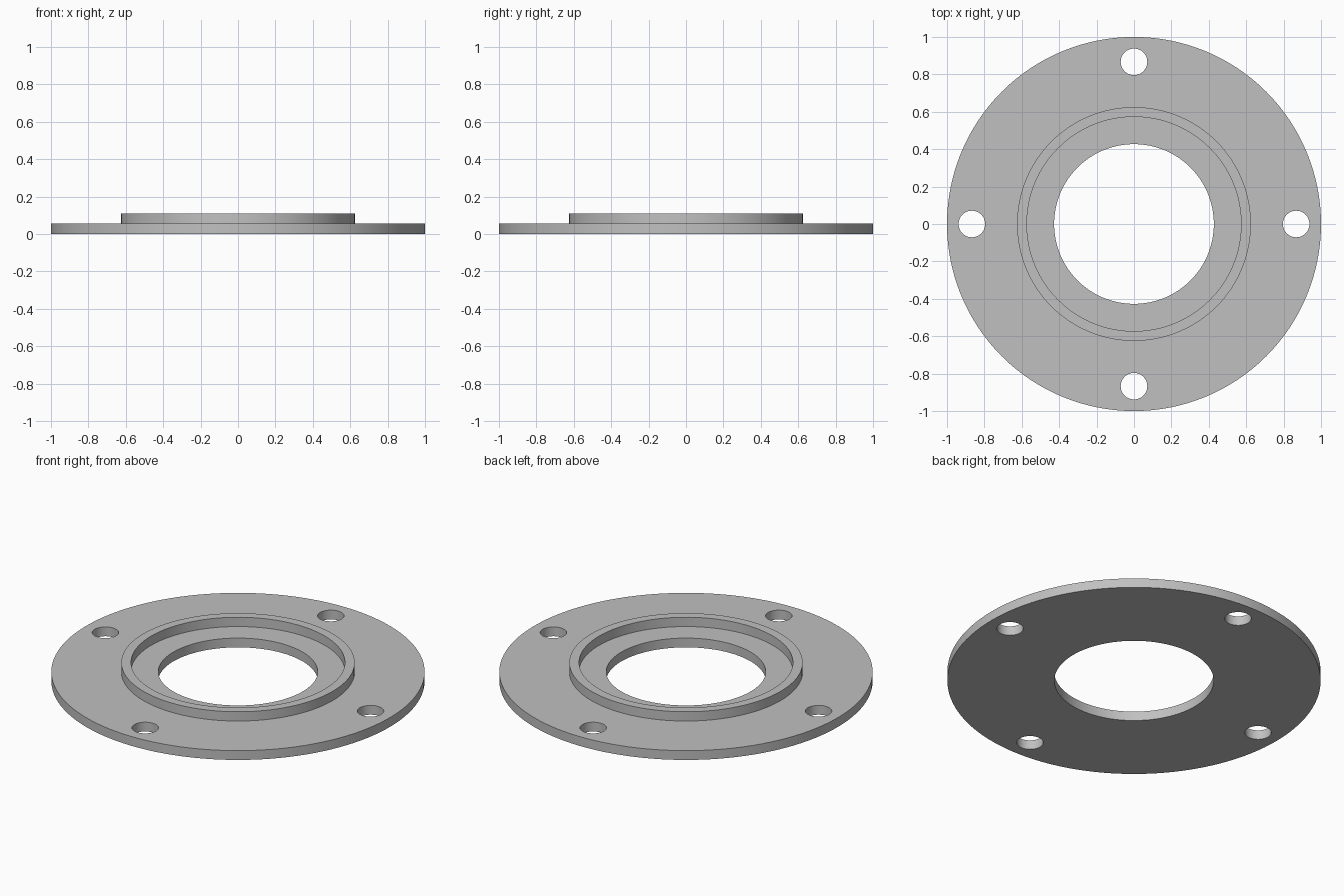
import bpy
import bmesh
import math
from mathutils import Matrix, Vector

cube = bpy.data.objects.get("Cube")
if cube:
    bpy.data.objects.remove(cube, do_unlink=True)

SEGMENTS = 128
THICK, TOP = 0.055, 0.11
BORE, RING_IN, RING_OUT, RIM = 0.427, 0.573, 0.625, 1.0
BOLT_CIRCLE, BOLT_RADIUS = 0.867, 0.071

# Plain grey metal
metal = bpy.data.materials.new("grey metal")
metal.use_nodes = True
grey = (0.53, 0.53, 0.53, 1)
metal.diffuse_color = grey
metal.node_tree.nodes["Principled BSDF"].inputs["Base Color"].default_value = grey


def add_object(name, bm):
    bmesh.ops.recalc_face_normals(bm, faces=bm.faces)
    mesh = bpy.data.meshes.new(name)
    bm.to_mesh(mesh)
    bm.free()
    mesh.materials.append(metal)
    obj = bpy.data.objects.new(name, mesh)
    bpy.context.collection.objects.link(obj)
    return obj


# Flange: plate, bore and raised locating ring turned from one section
profile = [(BORE, 0), (RIM, 0), (RIM, THICK), (RING_OUT, THICK),
           (RING_OUT, TOP), (RING_IN, TOP), (RING_IN, THICK), (BORE, THICK)]
bm = bmesh.new()
verts = [bm.verts.new((r, 0, z)) for r, z in profile]
edges = [bm.edges.new((v, verts[i - 1])) for i, v in enumerate(verts)]
bmesh.ops.spin(bm, geom=verts + edges, cent=(0, 0, 0), axis=(0, 0, 1),
               angle=math.tau, steps=SEGMENTS, use_duplicate=False)
bmesh.ops.remove_doubles(bm, verts=bm.verts, dist=0.0001)
flange = add_object("flange", bm)

# Four bolt hole cutters on the bolt circle
bm = bmesh.new()
for i in range(4):
    spot = Matrix.Rotation(i * math.pi / 2, 4, "Z") @ Vector((BOLT_CIRCLE, 0, THICK / 2))
    bmesh.ops.create_cone(bm, cap_ends=True, segments=48, radius1=BOLT_RADIUS,
                          radius2=BOLT_RADIUS, depth=THICK * 3,
                          matrix=Matrix.Translation(spot))
cutter = add_object("bolt_hole_cutter", bm)
cutter.hide_render = True

# Drill the holes, then discard the cutter
drill = flange.modifiers.new("bolt holes", "BOOLEAN")
drill.operation = "DIFFERENCE"
drill.solver = "EXACT"
drill.object = cutter
bpy.ops.object.select_all(action="DESELECT")
bpy.context.view_layer.objects.active = flange
flange.select_set(True)
bpy.ops.object.modifier_apply(modifier=drill.name)
bpy.data.objects.remove(cutter, do_unlink=True)

# Smooth round walls with crisp edges
bpy.ops.object.shade_smooth_by_angle(angle=math.radians(30))
